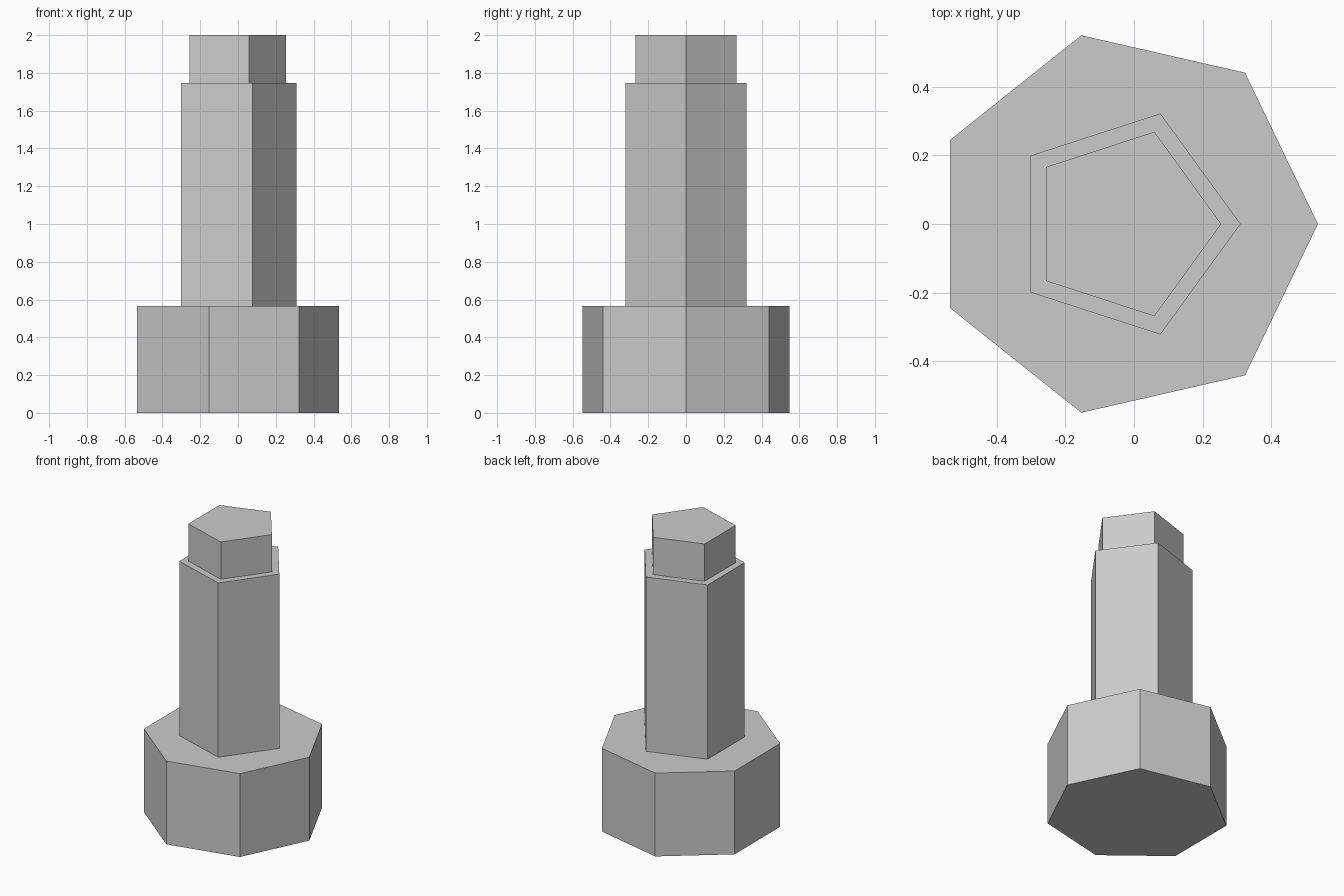
import bpy
from math import cos, sin, tau

cube = bpy.data.objects.get("Cube")
if cube:
    bpy.data.objects.remove(cube, do_unlink=True)

# Single plain grey
GREY = (0.6, 0.6, 0.6, 1.0)
grey = bpy.data.materials.new("plain grey")
grey.use_nodes = True
grey.diffuse_color = GREY
for node in grey.node_tree.nodes:
    if node.type == 'BSDF_PRINCIPLED':
        node.inputs["Base Color"].default_value = GREY

AXIS_X = -0.028  # shared axis of all the prisms


def prism(name, sides, radius, bottom, top):
    """Upright regular prism with one corner pointing to +x."""
    ring = [(AXIS_X + radius * cos(tau * i / sides), radius * sin(tau * i / sides))
            for i in range(sides)]
    verts = [(x, y, z) for z in (bottom, top) for x, y in ring]
    faces = [tuple(reversed(range(sides))), tuple(range(sides, 2 * sides))]
    for i in range(sides):
        j = (i + 1) % sides
        faces.append((i, j, sides + j, sides + i))
    mesh = bpy.data.meshes.new(name)
    mesh.from_pydata(verts, [], faces)
    mesh.materials.append(grey)
    obj = bpy.data.objects.new(name, mesh)
    bpy.context.collection.objects.link(obj)
    return obj


# Seven-sided foot, five-sided column and its narrower tip
prism("base", 7, 0.563, 0.0, 0.565)
prism("shaft", 5, 0.338, 0.565, 1.747)
prism("tip", 5, 0.282, 1.747, 2.0)
